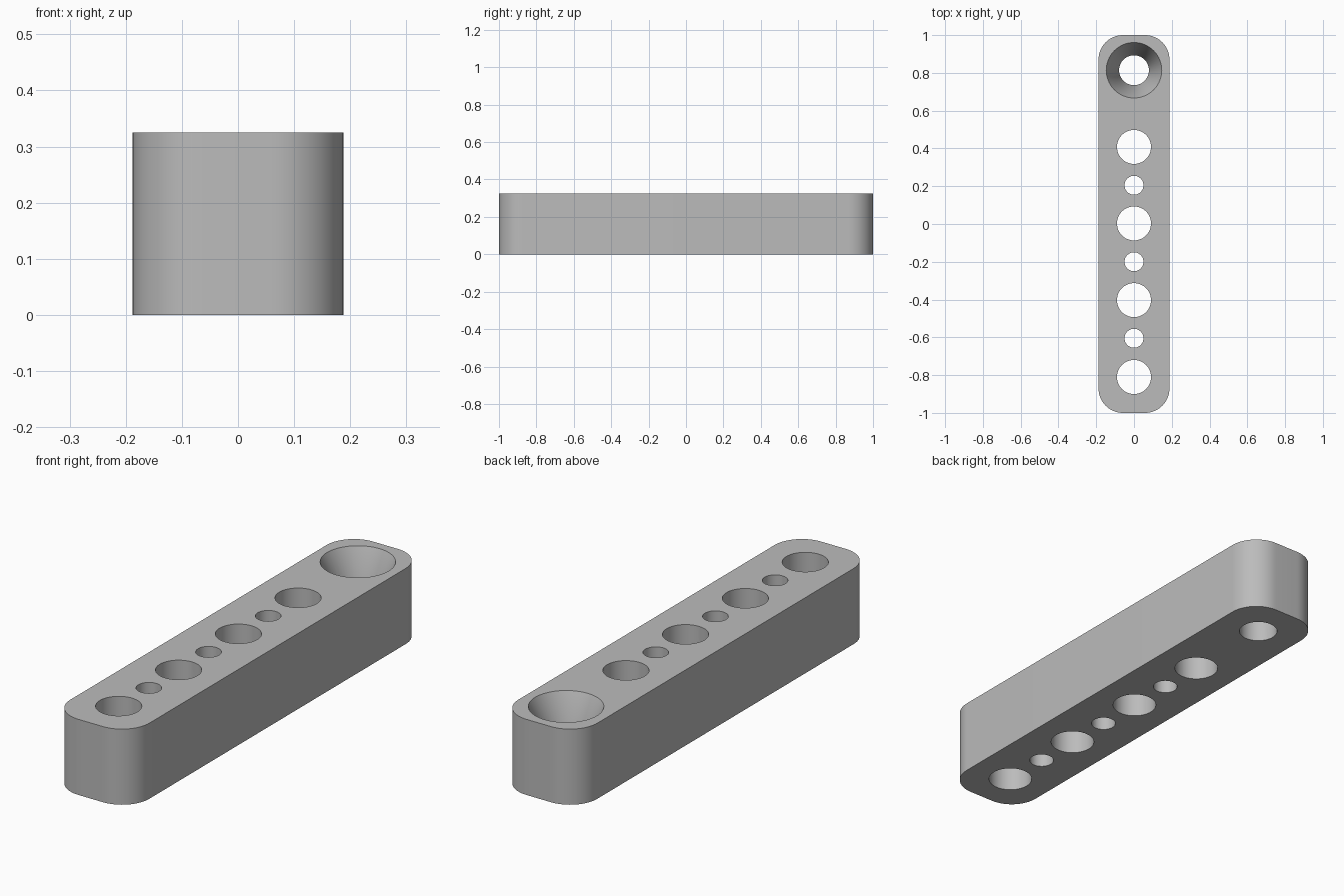
import bpy
import bmesh
from math import cos, sin, pi, radians

HALF_W, HALF_L, HEIGHT, CORNER = 0.188, 1.0, 0.325, 0.13
SEGMENTS = 64

cube = bpy.data.objects.get("Cube")
if cube:
    bpy.data.objects.remove(cube, do_unlink=True)

# Single grey material
grey = bpy.data.materials.new("plain_grey")
grey.use_nodes = True
colour = (0.5, 0.5, 0.5, 1)
grey.diffuse_color = colour
grey.node_tree.nodes["Principled BSDF"].inputs["Base Color"].default_value = colour


def make_object(name, bm):
    bmesh.ops.recalc_face_normals(bm, faces=bm.faces)
    mesh = bpy.data.meshes.new(name)
    bm.to_mesh(mesh)
    bm.free()
    mesh.materials.append(grey)
    obj = bpy.data.objects.new(name, mesh)
    bpy.context.collection.objects.link(obj)
    return obj


def add_turned_solid(bm, y, profile):
    """Closed round solid from (radius, z) pairs, bottom to top."""
    rings = []
    for r, z in profile:
        angles = [2 * pi * i / SEGMENTS for i in range(SEGMENTS)]
        rings.append([bm.verts.new((r * cos(a), y + r * sin(a), z)) for a in angles])
    for low, high in zip(rings, rings[1:]):
        for i in range(SEGMENTS):
            j = (i + 1) % SEGMENTS
            bm.faces.new((low[i], low[j], high[j], high[i]))
    bm.faces.new(rings[0][::-1])
    bm.faces.new(rings[-1])


# Bar with rounded vertical corners
bm = bmesh.new()
outline = []
steps = 16
for quarter, (sx, sy) in enumerate([(1, 1), (-1, 1), (-1, -1), (1, -1)]):
    for k in range(steps + 1):
        a = (quarter + k / steps) * pi / 2
        outline.append(bm.verts.new((sx * (HALF_W - CORNER) + CORNER * cos(a),
                                     sy * (HALF_L - CORNER) + CORNER * sin(a), 0)))
base = bm.faces.new(outline)
extruded = bmesh.ops.extrude_face_region(bm, geom=[base])
top = [v for v in extruded["geom"] if isinstance(v, bmesh.types.BMVert)]
bmesh.ops.translate(bm, verts=top, vec=(0, 0, HEIGHT))
bar = make_object("drilled_bar", bm)

# Cutter for the alternating large and small holes and the countersunk hole
bm = bmesh.new()
over = 0.05
for y in (-0.81, -0.403, 0.003, 0.408):
    add_turned_solid(bm, y, [(0.09, -over), (0.09, HEIGHT + over)])
for y in (-0.605, -0.2, 0.205):
    add_turned_solid(bm, y, [(0.05, -over), (0.05, HEIGHT + over)])
add_turned_solid(bm, 0.814, [(0.079, -over), (0.079, HEIGHT - 0.16),
                             (0.147, HEIGHT), (0.147, HEIGHT + over)])
cutter = make_object("hole_cutter", bm)
cutter.hide_render = True

# Drill the bar, then discard the cutter
bpy.ops.object.select_all(action="DESELECT")
bar.select_set(True)
bpy.context.view_layer.objects.active = bar
drill = bar.modifiers.new("drill", "BOOLEAN")
drill.operation = "DIFFERENCE"
drill.solver = "EXACT"
drill.object = cutter
bpy.ops.object.modifier_apply(modifier=drill.name)
bpy.data.objects.remove(cutter, do_unlink=True)
bpy.ops.object.shade_smooth_by_angle(angle=radians(30))
